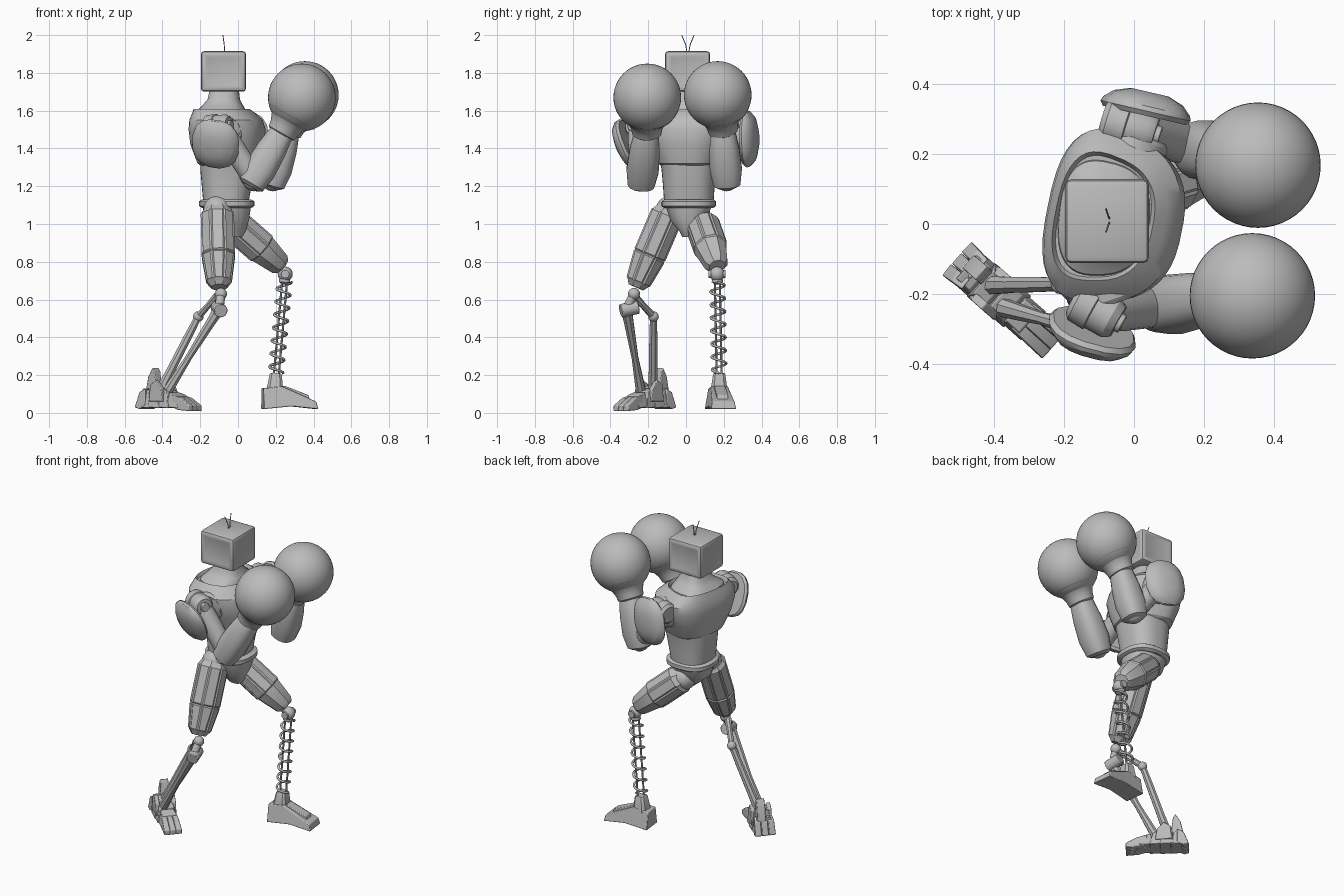
import bpy, bmesh, math
from mathutils import Vector as V

cube = bpy.data.objects.get("Cube")
if cube:
    bpy.data.objects.remove(cube)

metal = bpy.data.materials.new("plain_grey")
metal.use_nodes = True
metal.diffuse_color = (0.5, 0.5, 0.5, 1)
metal.node_tree.nodes["Principled BSDF"].inputs["Base Color"].default_value = metal.diffuse_color
parts = []


def add(name, bm, bevel=0):
    bmesh.ops.recalc_face_normals(bm, faces=bm.faces)
    mesh = bpy.data.meshes.new(name)
    bm.to_mesh(mesh)
    bm.free()
    ob = bpy.data.objects.new(name, mesh)
    bpy.context.collection.objects.link(ob)
    mesh.materials.append(metal)
    if bevel:
        mod = ob.modifiers.new("bevel", "BEVEL")
        mod.width, mod.segments = bevel, 2
    parts.append(ob)
    return ob


def ring(c, u, v, n, power=2, taper=0):
    """Superellipse around c; taper narrows it towards +u."""
    out = []
    for i in range(n):
        a = 2 * math.pi * (i + .5) / n
        x, y = [math.copysign(abs(w) ** (2 / power), w) for w in (math.cos(a), math.sin(a))]
        out.append(V(c) + u * x + v * y * (1 - taper * x))
    return out


def skin(name, rings, bevel=0, panel=0):
    bm = bmesh.new()
    loops = [[bm.verts.new(p) for p in r] for r in rings]
    n = len(loops[0])
    sides = [bm.faces.new((a[i], a[(i + 1) % n], b[(i + 1) % n], b[i]))
             for a, b in zip(loops, loops[1:]) for i in range(n)]
    bm.faces.new(loops[0])
    bm.faces.new(loops[-1])
    bmesh.ops.recalc_face_normals(bm, faces=bm.faces)
    if panel:
        big = [f for f in sides if f.calc_area() > .008]
        bmesh.ops.inset_individual(bm, faces=big, thickness=panel, depth=panel * .7)
    return add(name, bm, bevel)


def limb(name, p0, p1, stations, n=20, up=(0, 1, 0), power=2, **kw):
    """Loft from p0 to p1; stations are (t, radius along up, radius across)."""
    p0, p1 = V(p0), V(p1)
    axis = (p1 - p0).normalized()
    u = (V(up) - axis * axis.dot(V(up))).normalized()
    w = axis.cross(u)
    return skin(name, [ring(p0.lerp(p1, s[0]), u * s[1], w * s[-1], n, power) for s in stations], **kw)


def rod(name, p0, p1, r, n=12, **kw):
    return limb(name, p0, p1, [(0, r), (1, r)], n, up=(.1, 1, .2), **kw)


def ball(name, c, r, seg=16):
    bm = bmesh.new()
    bmesh.ops.create_uvsphere(bm, u_segments=seg, v_segments=seg // 2, radius=r)
    bmesh.ops.translate(bm, verts=bm.verts, vec=c)
    return add(name, bm)


def slab(name, origin, direction, profile, width, top=1):
    """Side profile (along, z) given width; top scales the width of the higher points."""
    d = V(direction).normalized()
    s = V((-d.y, d.x, 0))
    hi = max(z for _, z in profile)
    rows = []
    for sign in (-1, 1):
        rows.append([V(origin) + d * a + V((0, 0, z)) + s * sign * width / 2 * (1 + (top - 1) * z / hi)
                     for a, z in profile])
    return skin(name, rows, bevel=.004)


def tube(name, pts, r):
    cu = bpy.data.curves.new(name, "CURVE")
    cu.dimensions, cu.bevel_depth, cu.bevel_resolution = "3D", r, 1
    sp = cu.splines.new("POLY")
    sp.points.add(len(pts) - 1)
    for p, q in zip(sp.points, pts):
        p.co = (*q, 1)
    ob = bpy.data.objects.new(name, cu)
    bpy.context.collection.objects.link(ob)
    cu.materials.append(metal)


# Torso: stacked sections (z, x, depth, half width), turned slightly to its right
def trunk(name, sections, power, taper, turn, n=40):
    u = V((math.cos(turn), math.sin(turn), 0))
    v = V((-u.y, u.x, 0))
    return skin(name, [ring((x, .015, z), u * a, v * b, n, power, taper) for z, x, a, b in sections])


trunk("abdomen", [(1.1, -.065, .118, .13), (1.2, -.06, .132, .137), (1.29, -.055, .145, .145),
                  (1.38, -.05, .15, .165)], 2.5, 0, 0)
trunk("chest", [(1.31, -.05, .14, .15), (1.32, -.05, .158, .165), (1.42, -.055, .188, .21),
                (1.5, -.055, .195, .24), (1.55, -.06, .185, .242), (1.585, -.072, .16, .212),
                (1.61, -.085, .14, .18), (1.59, -.085, .13, .17)], 2.7, .14, -.2)
trunk("collar", [(1.56, -.085, .135, .172), (1.6, -.085, .128, .16), (1.63, -.08, .105, .115),
                 (1.66, -.075, .085, .088), (1.72, -.072, .075, .075)], 2.6, .1, -.1)
trunk("belt", [(1.085, -.06, .13, .13), (1.095, -.06, .147, .144), (1.12, -.06, .147, .144),
               (1.13, -.06, .13, .13)], 2.5, 0, 0)
trunk("pelvis", [(1.09, -.06, .13, .12), (1.02, -.055, .115, .1), (.96, -.03, .07, .05),
                 (.93, -.02, .04, .035)], 2.5, 0, 0, 16)

# Head: bevelled box with a narrower top, framed sides and thin aerials
bm = bmesh.new()
bmesh.ops.create_cube(bm, size=1)
for v in bm.verts:
    v.co = V((-.077, .008, 1.808)) + V((v.co.x * .24, v.co.y * .24, v.co.z * .215))
bmesh.ops.bevel(bm, geom=bm.edges[:], offset=.018, segments=2, profile=.5, affect="EDGES")
bm.normal_update()
walls = [f for f in bm.faces if f.calc_area() > .02 and abs(f.normal.z) < .5]
bmesh.ops.inset_individual(bm, faces=walls, thickness=.01, depth=0)
bmesh.ops.inset_individual(bm, faces=walls, thickness=.014, depth=-.004)
add("head", bm)
for s in (-1, 1):
    tube("aerial", [(-.07, .01 + .005 * s, 1.91), (-.073, .01 + .012 * s, 1.95), (-.08, .01 + .033 * s, 2)], .0025)

# Arms: sockets, joints, shoulder pads, forearms and round gloves
arms = {
    "right": dict(a=(-.17, -.21, 1.51), b=(-.045, -.28, 1.52), elbow=(.085, -.235, 1.235),
                  cuff=(.235, -.208, 1.49), glove=(.338, -.205, 1.67), socket=(-.085, -.17, 1.48),
                  pad=(-.115, -.295, 1.43), out=(-.28, -.88, -.36), tall=.138),
    "left": dict(a=(-.09, .3, 1.51), b=(.06, .255, 1.52), elbow=(.185, .215, 1.235),
                 cuff=(.265, .195, 1.5), glove=(.354, .168, 1.683), socket=(-.01, .195, 1.48),
                 pad=(.03, .31, 1.45), out=(.22, .95, 0), tall=.15),
}
for side, k in arms.items():
    a, b, elbow, cuff, glove = [V(k[i]) for i in ("a", "b", "elbow", "cuff", "glove")]
    out, tall, socket = V(k["out"]).normalized(), k["tall"], V(k["socket"])
    limb(side + "_shoulder_socket", socket, socket + V((.02, math.copysign(.06, out.y), 0)),
         [(0, .1), (.8, .095), (1, .085), (.8, .075)], 24, up=(0, 0, 1))
    limb(side + "_shoulder", a, b, [(0, .05), (.1, .066), (.45, .068), (.47, .062), (.85, .062), (1, .048)])
    rod(side + "_shoulder_knob", a, a.lerp(b, 1.1), .028, 16, bevel=.004)
    limb(side + "_upper_arm", a.lerp(b, .6), elbow, [(0, .055), (.3, .06), (.8, .058), (1, .055)])
    ball(side + "_elbow", elbow, .062)
    limb(side + "_forearm", elbow, cuff, [(-.15, .05), (-.1, .072), (.2, .086), (.6, .08), (.95, .066), (1, .06)],
         power=2.5)
    limb(side + "_cuff", cuff, glove, [(-.1, .062), (-.05, .078), (.1, .083), (.3, .1), (.45, .14)], 32)
    ball(side + "_glove", glove, .179, 48)
    limb(side + "_shoulder_pad", k["pad"], V(k["pad"]) + out * .068,
         [(0, tall * .93, .12), (.2, tall, .13), (.4, tall * .98, .125), (.75, tall * .8, .1),
          (1, tall * .4, .055)], 16, up=(.15, 0, 1), power=2.4)

# Thighs: faceted shells with long raised panels
for side, hip, knee in (("right", (-.11, -.085, 1.085), (-.1, -.265, .665)),
                        ("left", (-.04, .08, 1.015), (.235, .165, .775))):
    limb(side + "_thigh", hip, knee, [(0, .068), (.08, .088), (.6, .088), (.94, .065), (1, .045)],
         8, panel=.01)
    ball(side + "_hip", V(hip) - V((0, 0, .01)), .075)

# Left shin: knee joint, coil spring and twin guide rods
knee, ankle = V((.25, .165, .735)), V((.2, .176, .2))
ball("left_knee", knee, .04)
rod("left_knee_pin", knee + V((0, -.045, 0)), knee + V((0, .045, 0)), .022, 16)
limb("spring_seat", knee, knee.lerp(ankle, .1), [(0, .028), (.8, .03), (1, .015)])
steps, turns = 20, 7
coil = []
for i in range(steps * turns + 1):
    t = 2 * math.pi * i / steps
    coil.append(knee.lerp(ankle, .08 + .9 * i / (steps * turns)) + V((math.cos(t), math.sin(t), 0)) * .038)
tube("left_spring", coil, .007)
for s in (-.013, .013):
    rod("left_guide_rod", knee + V((s, s, 0)), ankle + V((s, s, -.03)), .006, 8)

# Left foot: wedge with a tapered ankle block
slab("left_foot", (.13, .165, 0), (1, .12, 0),
     [(0, .02), (0, .13), (.1, .14), (.28, .06), (.29, .02), (.15, .035)], .14, .65)
slab("left_foot_panel", (.23, .177, .005), (1, .12, 0), [(0, .1), (.01, .14), (.14, .09), (.15, .06)], .06)
limb("left_ankle", (.195, .175, .12), (.2, .176, .21), [(0, .048), (.3, .042), (.9, .034), (1, .028)],
     8, power=4)

# Right shin: ball joints and two bent struts
top, low, back = V((-.09, -.275, .63)), V((-.1, -.315, .55)), V((-.21, -.172, .51))
ball("right_knee", top, .032)
rod("right_knee_pin", low + V((.01, -.03, -.01)), low + V((-.01, .06, .01)), .036, 16, bevel=.004)
rod("right_knee_link", top, low, .024)
ball("right_calf_joint", back, .028)
limb("right_calf_link", top + V((-.02, 0, -.01)), back, [(0, .022), (.5, .017), (1, .02)], 8)
limb("right_front_strut", low, (-.37, -.24, .12), [(0, .032), (.15, .027), (.6, .019), (1, .028)], 8)
limb("right_back_strut", back, (-.41, -.175, .12), [(0, .02), (.3, .023), (.7, .024), (1, .028)], 8)

# Right foot: overlapping segments, blocky heel with a spur, and closely set toes
d = V((.75, -.66, 0)).normalized()
side = V((-d.y, d.x, 0))
heel = V((-.47, -.13, 0))
for i, (h, w) in enumerate(((.13, .13), (.15, .135), (.13, .13), (.11, .12))):
    slab("right_foot_segment", heel + d * (.062 * i - .02), d,
         [(0, .03), (.01, h), (.06, h - .015), (.08, .025)], w, .65)
for s in (-1, 0, 1):
    slab("right_toe", heel + d * .2 + side * .032 * s, d + side * .03 * s,
         [(0, .03), (0, .095), (.06, .08), (.125, .04), (.125, .01), (.05, .015)], .038, .8)
    slab("right_heel_claw", heel + d * .02 + side * .038 * s, -d + side * .08 * s,
         [(0, .04), (0, .13), (.04, .11), (.07, .03), (.04, .02)], .042, .85)
slab("right_heel_spur", heel + side * .015, d, [(-.02, .1), (0, .19), (.03, .24), (.045, .22), (.06, .1)], .05)
for s in (-1, 1):
    slab("right_ankle_plate", heel + d * .08 + side * .05 * s, d,
         [(-.03, .06), (-.02, .15), (.02, .175), (.06, .13), (.07, .06)], .025)

# Smooth the round parts, keeping hard edges crisp
bpy.ops.object.select_all(action="DESELECT")
for ob in parts:
    ob.select_set(True)
bpy.context.view_layer.objects.active = parts[0]
bpy.ops.object.shade_smooth_by_angle(angle=math.radians(32))
